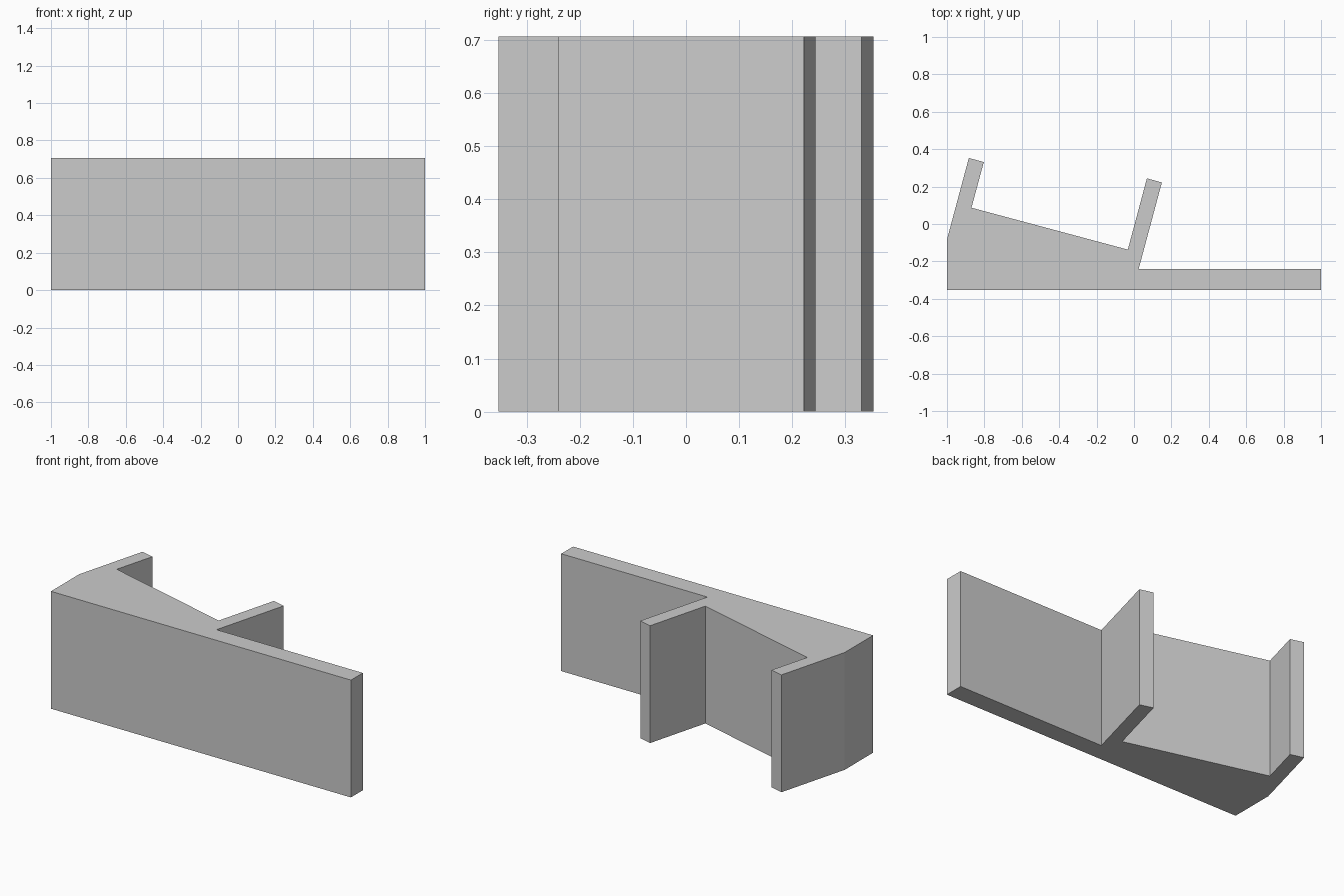
import bpy
import bmesh
from mathutils import Vector

cube = bpy.data.objects.get("Cube")
if cube:
    bpy.data.objects.remove(cube, do_unlink=True)

HEIGHT = 0.707

# Single plain grey
grey = bpy.data.materials.new("light_grey")
grey.use_nodes = True
colour = (0.6, 0.6, 0.6, 1.0)
grey.diffuse_color = colour
grey.node_tree.nodes["Principled BSDF"].inputs["Base Color"].default_value = colour

# Bracket outline seen from above, counter-clockwise
profile = [
    (-1, -0.353), (1, -0.353), (1, -0.24),       # long front plate
    (0.025, -0.24), (0.149, 0.222),              # middle wall, outer side
    (0.069, 0.244), (-0.033, -0.137),            # middle wall, inner side
    (-0.869, 0.087), (-0.803, 0.331),            # sloped seat and end wall
    (-0.883, 0.353), (-1, -0.083),               # end wall, outer side
]


def extrude_profile(name, points, height, material):
    bm = bmesh.new()
    base = bm.faces.new([bm.verts.new((x, y, 0)) for x, y in points])
    top = bmesh.ops.extrude_face_region(bm, geom=[base], use_keep_orig=True)
    verts = [v for v in top["geom"] if isinstance(v, bmesh.types.BMVert)]
    bmesh.ops.translate(bm, verts=verts, vec=Vector((0, 0, height)))
    bmesh.ops.recalc_face_normals(bm, faces=bm.faces)
    mesh = bpy.data.meshes.new(name)
    bm.to_mesh(mesh)
    bm.free()
    mesh.materials.append(material)
    obj = bpy.data.objects.new(name, mesh)
    bpy.context.collection.objects.link(obj)
    return obj


extrude_profile("angled_bracket", profile, HEIGHT, grey)
